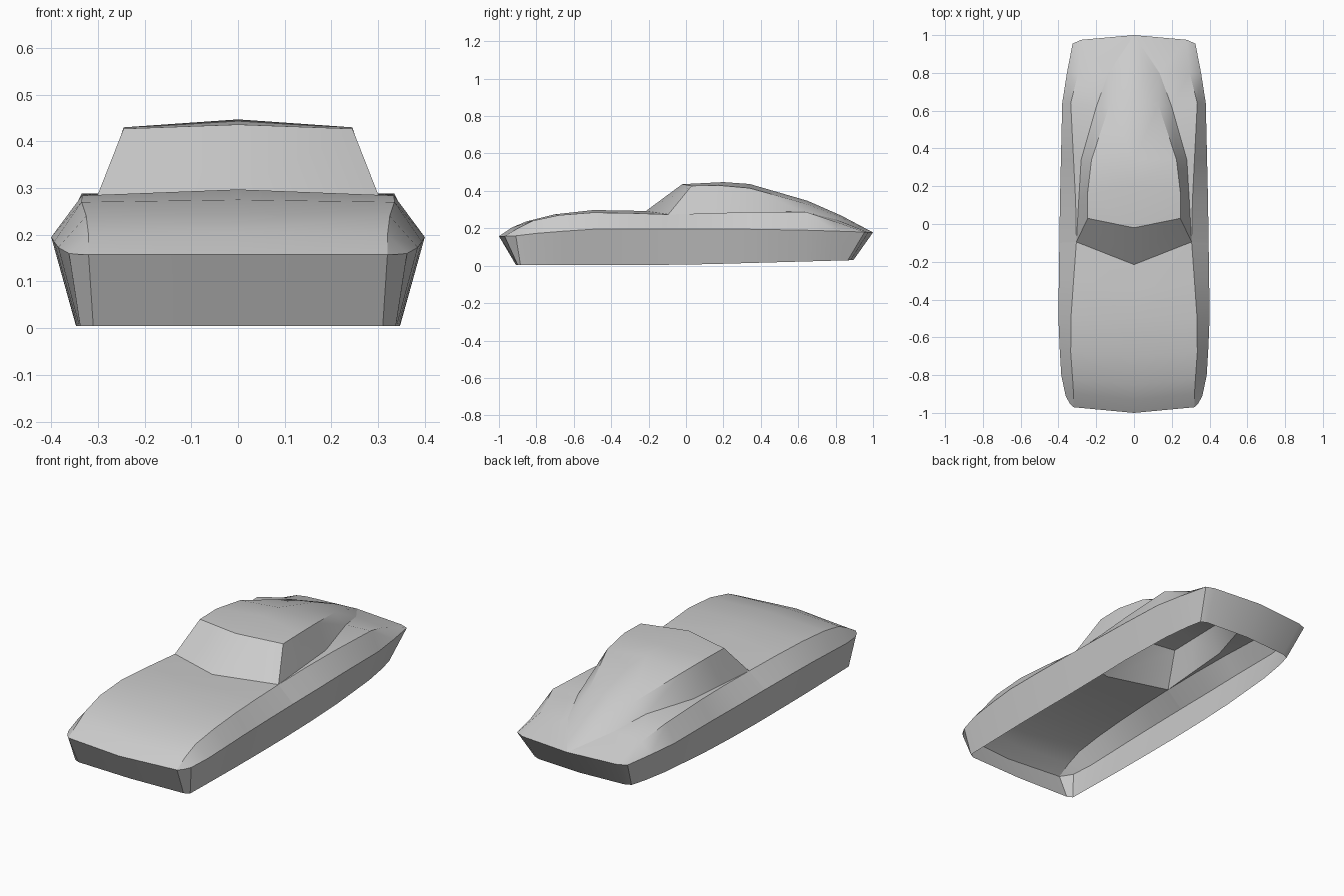
import bpy, bmesh, math

if "Cube" in bpy.data.objects:
    bpy.data.objects.remove(bpy.data.objects["Cube"])


def loft(name, stations):
    """Skin rows of points (centre to outside, front to back) and mirror across x."""
    bm = bmesh.new()
    grid = [[bm.verts.new(p) for p in row] for row in stations]
    for r0, r1 in zip(grid, grid[1:]):
        for j in range(len(r0) - 1):
            bm.faces.new((r0[j], r0[j + 1], r1[j + 1], r1[j]))
    bmesh.ops.remove_doubles(bm, verts=bm.verts, dist=0.0005)
    me = bpy.data.meshes.new(name)
    bm.to_mesh(me)
    bm.free()
    ob = bpy.data.objects.new(name, me)
    bpy.context.collection.objects.link(ob)
    bpy.ops.object.select_all(action='DESELECT')
    ob.select_set(True)
    bpy.context.view_layer.objects.active = ob
    mod = ob.modifiers.new("mirror", 'MIRROR')
    mod.use_axis[0] = True
    mod.merge_threshold = 0.0005
    bpy.ops.object.modifier_apply(modifier="mirror")
    bpy.ops.object.shade_smooth_by_angle(angle=math.radians(28))
    return ob


# Bonnet: centre line, shoulder crease, belt line
hood = [
    [(0, -1, .158), (.32, -.97, .158), (.34, -.95, .158)],
    [(0, -.93, .205), (.32, -.9, .2), (.362, -.91, .16)],
    [(0, -.85, .238), (.325, -.82, .24), (.385, -.8, .173)],
    [(0, -.7, .275), (.335, -.68, .27), (.394, -.65, .185)],
    [(0, -.5, .297), (.334, -.5, .284), (.4, -.5, .195)],
    [(0, -.35, .296), (.32, -.3, .281), (.398, -.3, .197)],
    [(0, -.215, .292), (.305, -.095, .274), (.395, -.1, .197)],
]
loft("hood", hood)

# Rear deck and shoulders: cabin base, shoulder crease, belt line
deck = [
    [hood[-1][1], hood[-1][1], hood[-1][2]],
    [(.293, .12, .28), (.309, .12, .28), (.392, .12, .196)],
    [(.28, .34, .285), (.32, .34, .287), (.387, .34, .195)],
    [(.2, .62, .29), (.335, .64, .288), (.38, .64, .19)],
    [(.135, .8, .248), (.295, .8, .235), (.355, .8, .185)],
    [(0, 1, .178), (.28, .975, .178), (.325, .955, .18)],
]
loft("rear_deck", deck)

# Windscreen
top_c, top_e = (0, -.02, .436), (.245, .03, .427)
loft("windscreen", [[hood[-1][0], hood[-1][1]], [top_c, top_e]])

# Fastback roof and side windows: centre line, roof edge, cabin base
roof = [
    (top_c, top_e),
    ((0, .2, .447), (.245, .17, .43)),
    ((0, .34, .437), (.225, .34, .415)),
    ((0, .65, .347), (.13, .63, .335)),
    ((0, .83, .268), (.07, .82, .262)),
    ((0, 1, .178), (0, 1, .178)),
]
loft("cabin", [[c, r, d[0]] for (c, r), d in zip(roof, deck)])

# Lower walls, open underneath: belt line down to sill
belt = [hood[0][0], hood[0][1]] + [h[2] for h in hood[1:]]
belt += [d[2] for d in deck[1:]] + [deck[-1][1], deck[-1][0]]
sill = [(0, -.91), (.31, -.9), (.338, -.885), (.34, -.8), (.343, -.65), (.346, -.5),
        (.347, -.3), (.347, -.1), (.346, .12), (.343, .34), (.325, .64), (.305, .78),
        (.285, .865), (.25, .88), (0, .895)]
sill = [(x, y, .005 + .025 * max(0, y / .9)) for x, y in sill]
loft("lower_body", [[b, s] for b, s in zip(belt, sill)])
